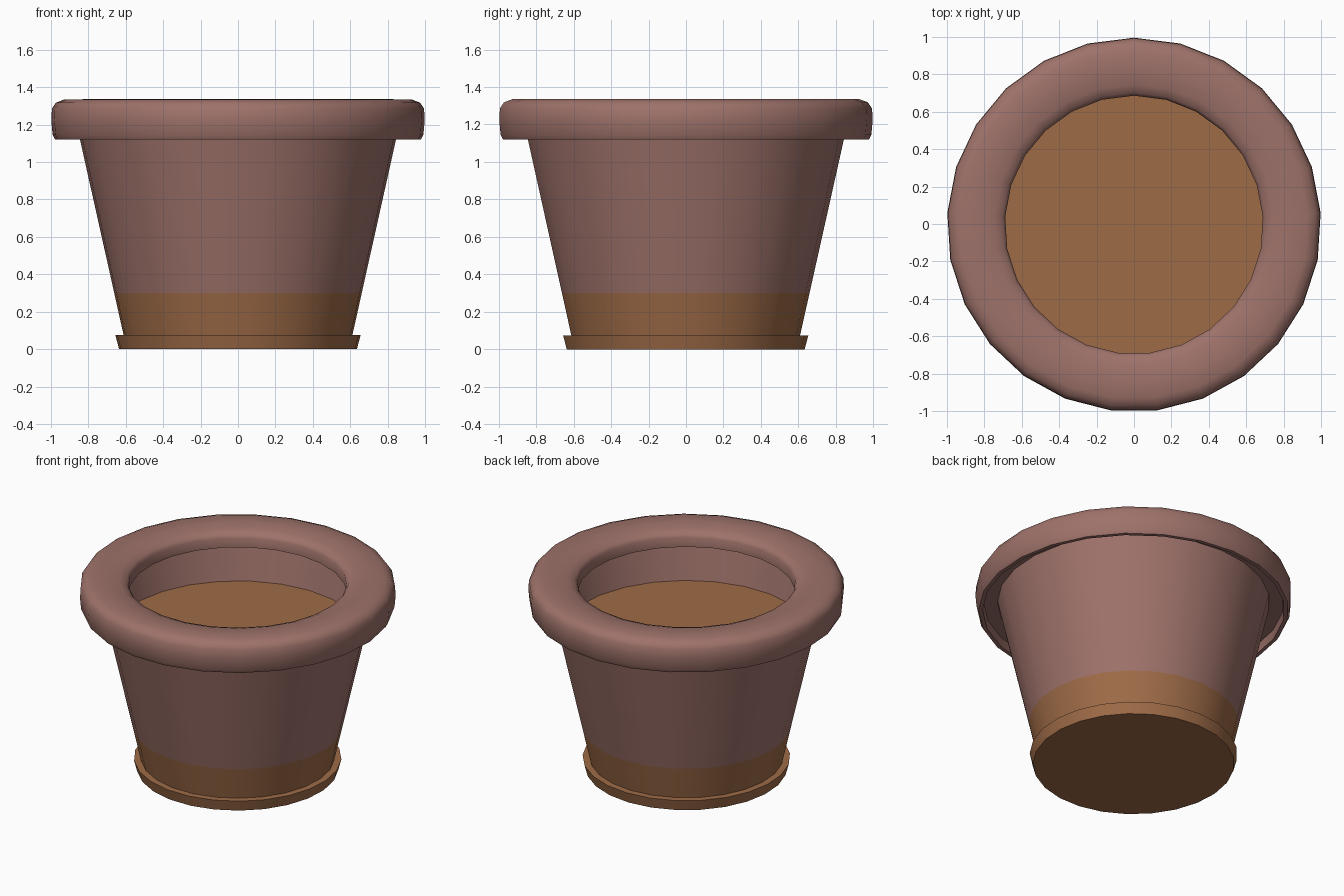
import bpy, bmesh, math

if "Cube" in bpy.data.objects:
    bpy.data.objects.remove(bpy.data.objects["Cube"])

SIDES = 25
Y_SHIFT = -0.004  # odd side count: recentre the bounding box


def material(name, rgb):
    m = bpy.data.materials.new(name)
    m.diffuse_color = (*rgb, 1)
    m.use_nodes = True
    m.node_tree.nodes["Principled BSDF"].inputs["Base Color"].default_value = m.diffuse_color
    return m


CLAY = material("dusty pink clay", (0.342, 0.168, 0.144))
BROWN = material("earth brown", (0.342, 0.147, 0.063))


def lathe(name, profile, mats, rule=None, closed=False):
    """Spin an (r, z) profile round z; a radius of 0 becomes a pole."""
    bm = bmesh.new()
    rings = []
    for r, z in profile:
        if r == 0:
            rings.append([bm.verts.new((0, Y_SHIFT, z))] * SIDES)
            continue
        ring = []
        for i in range(SIDES):
            a = math.pi / 2 + 2 * math.pi * i / SIDES
            ring.append(bm.verts.new((r * math.cos(a), r * math.sin(a) + Y_SHIFT, z)))
        rings.append(ring)
    pairs = list(zip(rings, rings[1:]))
    if closed:
        pairs.append((rings[-1], rings[0]))
    for a, b in pairs:
        for i in range(SIDES):
            j = (i + 1) % SIDES
            f = bm.faces.new(list(dict.fromkeys((a[i], a[j], b[j], b[i]))))
            if rule:
                f.material_index = rule(f.calc_center_median())
    bm.normal_update()
    me = bpy.data.meshes.new(name)
    bm.to_mesh(me)
    bm.free()
    for m in mats:
        me.materials.append(m)
    ob = bpy.data.objects.new(name, me)
    bpy.context.collection.objects.link(ob)
    bpy.ops.object.select_all(action='DESELECT')
    ob.select_set(True)
    bpy.context.view_layer.objects.active = ob
    bpy.ops.object.shade_smooth_by_angle(angle=math.radians(40))
    return ob


# tapered wall with a brown band at the foot
lathe("pot_wall", [(0.605, 0.04), (0.663, 0.30), (0.862, 1.19)], [CLAY, BROWN],
      lambda c: 1 if c.z < 0.30 else 0)

# inner lining, seen between the rim and the soil (spun downwards to face inwards)
lathe("inner_wall", [(0.848, 1.22), (0.785, 0.93)], [CLAY])

# thick rolled rim, hollowed underneath
lathe("rim", [(0.848, 1.22), (0.862, 1.18), (0.95, 1.18), (0.955, 1.12), (0.98, 1.12),
              (0.993, 1.145), (1.0, 1.22), (0.997, 1.285), (0.975, 1.318), (0.93, 1.335),
              (0.83, 1.336), (0.75, 1.325), (0.705, 1.308), (0.69, 1.285), (0.69, 1.22)],
      [CLAY], closed=True)

# soil surface
lathe("soil", [(0.80, 0.94), (0, 0.94)], [BROWN])

# saucer foot
lathe("saucer", [(0, 0), (0.637, 0), (0.657, 0.075), (0.60, 0.075)], [BROWN])
